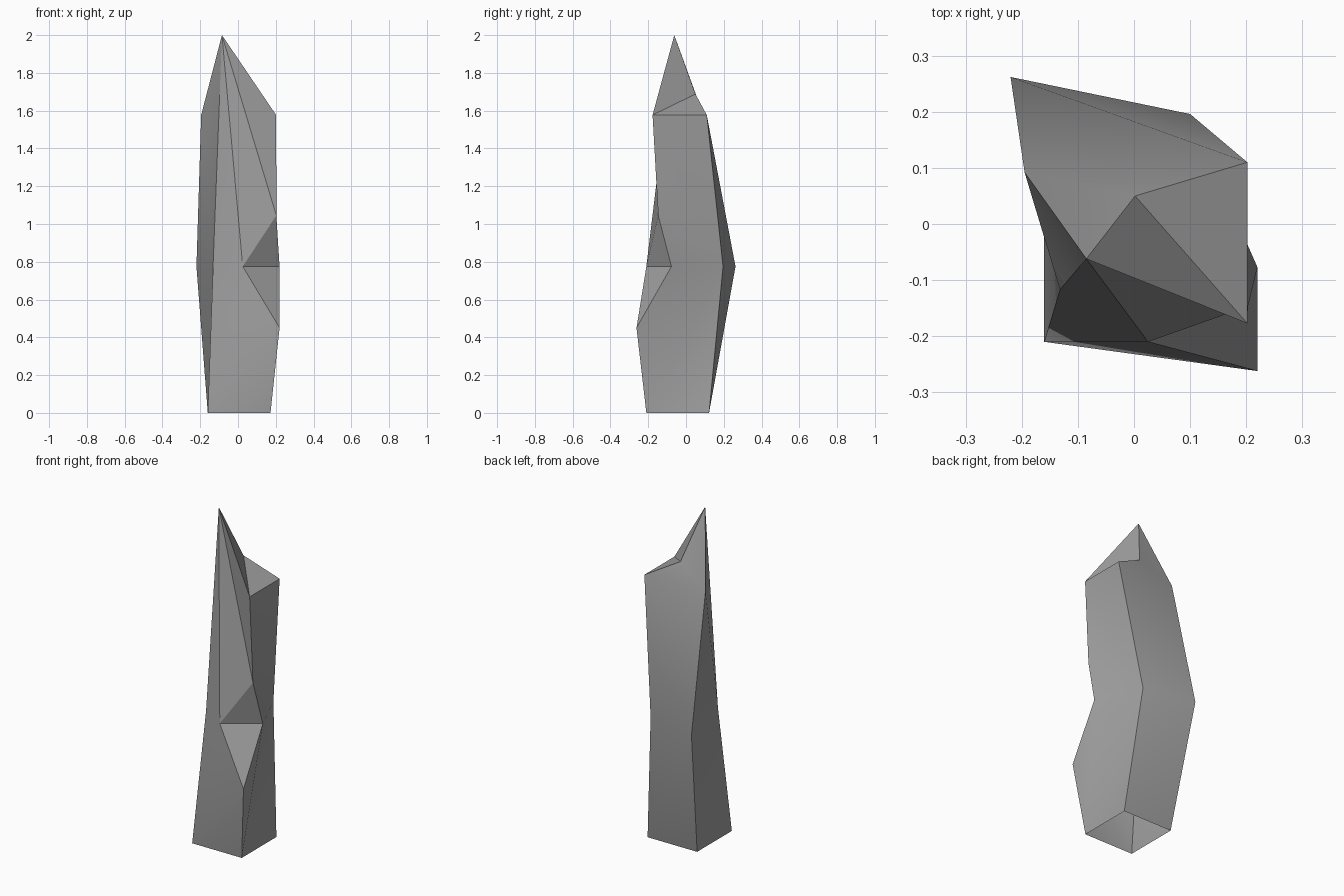
import bpy
import bmesh
import math

cube = bpy.data.objects.get("Cube")
if cube:
    bpy.data.objects.remove(cube, do_unlink=True)

# Plain grey stone
stone = bpy.data.materials.new("grey stone")
stone.use_nodes = True
grey = (0.35, 0.35, 0.35, 1.0)
stone.diffuse_color = grey
stone.node_tree.nodes["Principled BSDF"].inputs["Base Color"].default_value = grey
stone.node_tree.nodes["Principled BSDF"].inputs["Roughness"].default_value = 0.8

# Corners of the shard, named by height and side (east is +x, north is the back)
corners = {
    "base_sw": (-0.16, -0.21, 0), "base_se": (0.172, -0.21, 0),
    "base_ne": (0.172, 0.122, 0), "base_nw": (-0.16, 0.122, 0),
    "waist_sw": (-0.132, -0.117, 0.775), "waist_ne": (0.1, 0.196, 0.775),
    "waist_nw": (-0.22, 0.262, 0.775),
    "chip_low": (0.22, -0.262, 0.45), "chip_east": (0.22, -0.077, 0.775),
    "chip_top": (0.203, -0.147, 1.045), "chip_south": (0.025, -0.21, 0.775),
    "top_se": (0.202, -0.177, 1.577), "top_ne": (0.202, 0.11, 1.577),
    "top_nw": (-0.195, 0.092, 1.577), "saddle": (0.002, 0.05, 1.688),
    "tip": (-0.085, -0.062, 2.0),
}

faces = [
    # front
    "base_sw base_se chip_low", "base_sw chip_low chip_south",
    "base_sw chip_south waist_sw", "waist_sw chip_south tip",
    "chip_south chip_top tip", "chip_top top_se tip",
    # chipped corner
    "chip_low chip_east chip_south", "chip_south chip_east chip_top",
    # right-hand side
    "base_se chip_east chip_low", "base_se base_ne waist_ne",
    "base_se waist_ne chip_east", "chip_east waist_ne chip_top",
    "chip_top waist_ne top_se", "waist_ne top_ne top_se",
    # back
    "base_ne base_nw waist_nw", "base_ne waist_nw waist_ne",
    "waist_ne waist_nw top_ne", "waist_nw top_nw top_ne",
    # left-hand side
    "base_nw base_sw waist_sw", "base_nw waist_sw waist_nw",
    "waist_sw top_nw waist_nw", "waist_sw tip top_nw",
    # broken top
    "tip top_se saddle", "top_se top_ne saddle",
    "top_ne top_nw saddle", "top_nw tip saddle",
]

# Shard: hollow with an open base
bm = bmesh.new()
points = {name: bm.verts.new(co) for name, co in corners.items()}
for face in faces:
    bm.faces.new([points[name] for name in face.split()])
mesh = bpy.data.meshes.new("rock_shard")
bm.to_mesh(mesh)
bm.free()
mesh.materials.append(stone)
shard = bpy.data.objects.new("rock_shard", mesh)
bpy.context.collection.objects.link(shard)

# Soft shading over shallow folds, crisp corners elsewhere
bpy.ops.object.select_all(action="DESELECT")
shard.select_set(True)
bpy.context.view_layer.objects.active = shard
bpy.ops.object.shade_smooth_by_angle(angle=math.radians(30))
